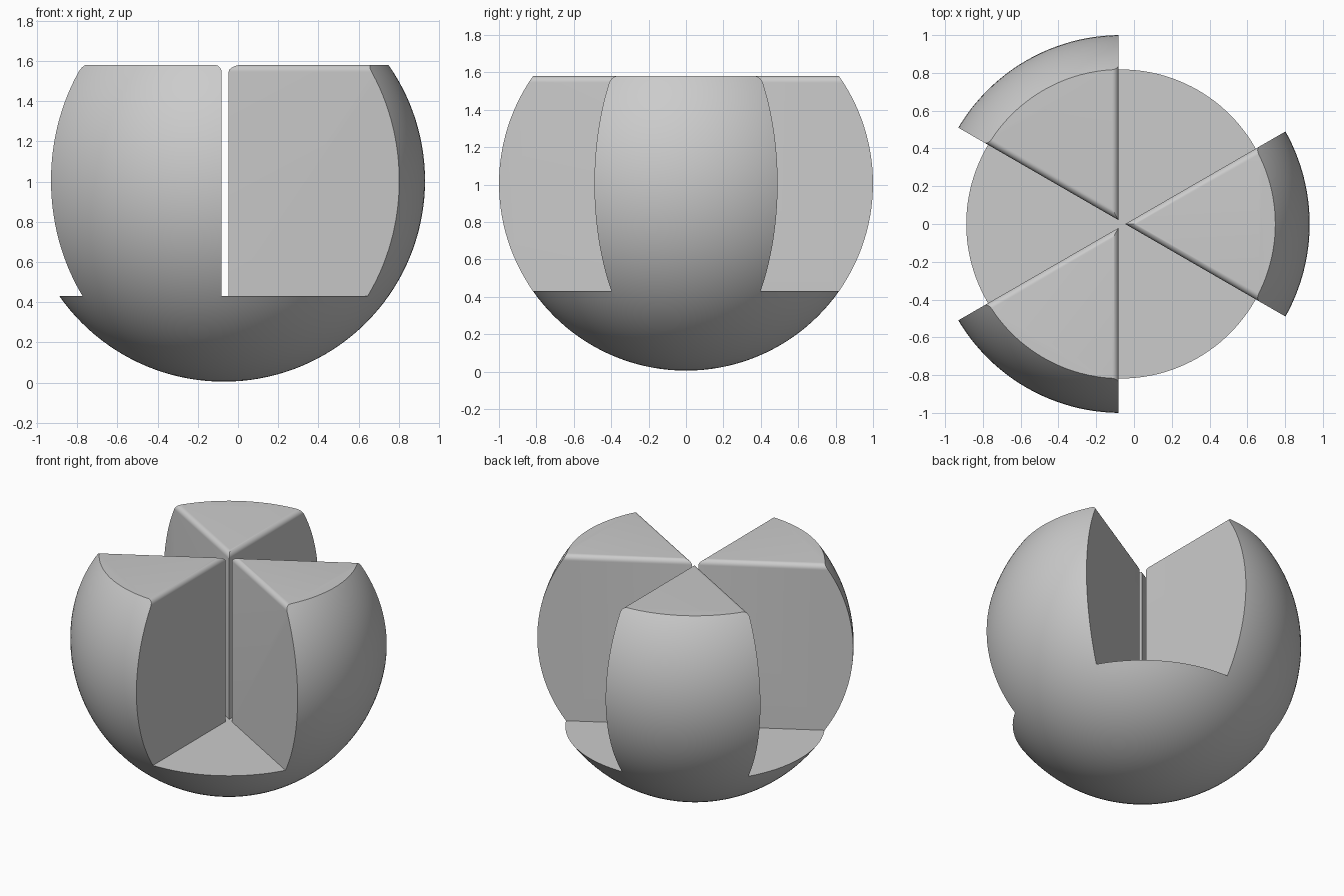
import bpy, bmesh
from math import radians
from mathutils import Matrix, Vector

cube = bpy.data.objects.get("Cube")
if cube:
    bpy.data.objects.remove(cube, do_unlink=True)

CENTRE = Vector((-0.07, 0, 1.005))
FLOOR, TOP = 0.43, 1.58       # heights of the cut ledge and of the flat tops
OFFSET = 0.0235               # distance of each wedge tip from the axis
FILLET = 0.035                # rounding of the straight top edges

grey = bpy.data.materials.new("light grey")
grey.use_nodes = True
grey.diffuse_color = (0.6, 0.6, 0.6, 1)
grey.node_tree.nodes["Principled BSDF"].inputs["Base Color"].default_value = (0.6, 0.6, 0.6, 1)


def add_object(name, bm):
    bmesh.ops.recalc_face_normals(bm, faces=bm.faces)
    mesh = bpy.data.meshes.new(name)
    bm.to_mesh(mesh)
    bm.free()
    mesh.materials.append(grey)
    obj = bpy.data.objects.new(name, mesh)
    bpy.context.collection.objects.link(obj)
    return obj


def combine(target, other, operation):
    mod = target.modifiers.new("cut", "BOOLEAN")
    mod.operation = operation
    mod.solver = "EXACT"
    mod.object = other
    bpy.context.view_layer.objects.active = target
    bpy.ops.object.modifier_apply(modifier=mod.name)
    bpy.data.objects.remove(other, do_unlink=True)


def wedge(angle):
    # 60 degree prism with its tip near the axis and rounded straight top edges
    reach = 1.5
    half = reach * 0.57735
    bm = bmesh.new()
    outline = [(OFFSET, 0), (OFFSET + reach, -half), (OFFSET + reach, half)]
    base = bm.faces.new([bm.verts.new((x, y, FLOOR - 0.1)) for x, y in outline])
    grown = bmesh.ops.extrude_face_region(bm, geom=[base])
    top = [v for v in grown["geom"] if isinstance(v, bmesh.types.BMVert)]
    bmesh.ops.translate(bm, verts=top, vec=(0, 0, TOP - FLOOR + 0.1))
    tip = min(top, key=lambda v: v.co.x)
    edges = [e for e in tip.link_edges if all(v in top for v in e.verts)]
    bmesh.ops.bevel(bm, geom=edges, offset=FILLET, offset_type="OFFSET",
                    segments=8, profile=0.5, affect="EDGES")
    turn = Matrix.Translation((CENTRE.x, 0, 0)) @ Matrix.Rotation(radians(angle), 4, "Z")
    bmesh.ops.transform(bm, matrix=turn, verts=bm.verts)
    return add_object("wedge_cutter", bm)


# Mould: a slab up to the ledge with three wedges standing on it
bm = bmesh.new()
bmesh.ops.create_cube(bm, size=1)
bmesh.ops.scale(bm, vec=(4, 4, 2), verts=bm.verts)
bmesh.ops.translate(bm, vec=(0, 0, FLOOR - 1), verts=bm.verts)
mould = add_object("mould", bm)
for angle in (0, 120, 240):
    combine(mould, wedge(angle), "UNION")

# Ball trimmed to the mould
bm = bmesh.new()
bmesh.ops.create_uvsphere(bm, u_segments=144, v_segments=72, radius=1)
bmesh.ops.translate(bm, vec=CENTRE, verts=bm.verts)
ball = add_object("segmented_ball", bm)
combine(ball, mould, "INTERSECT")

ball.data.materials.clear()
ball.data.materials.append(grey)
for face in ball.data.polygons:
    face.material_index = 0
bpy.ops.object.select_all(action="DESELECT")
ball.select_set(True)
bpy.context.view_layer.objects.active = ball
bpy.ops.object.shade_smooth_by_angle(angle=radians(25))
